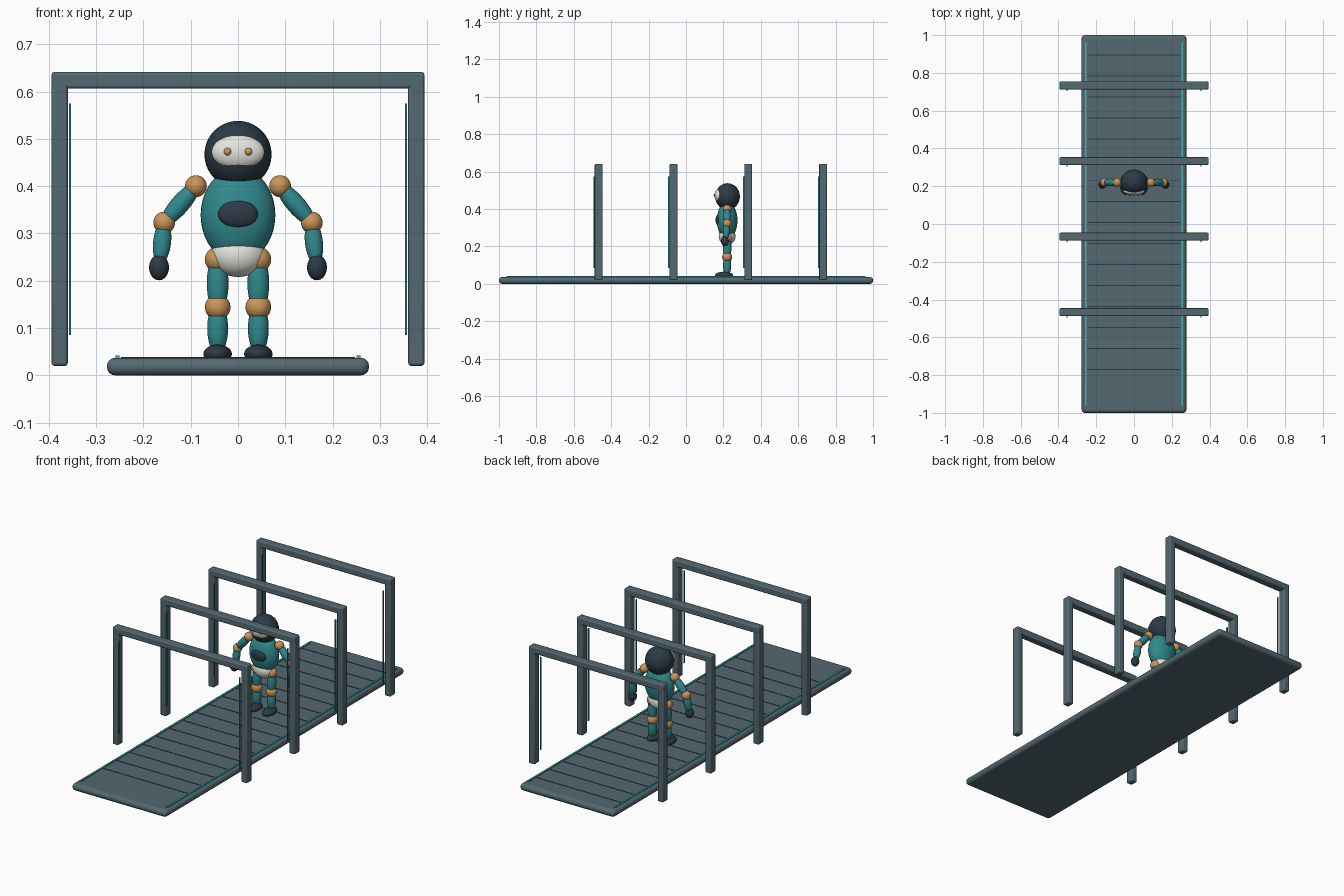
import bpy
from mathutils import Vector

cube = bpy.data.objects.get("Cube")
if cube:
    bpy.data.objects.remove(cube, do_unlink=True)


def material(name, rgb):
    m = bpy.data.materials.new(name)
    m.use_nodes = True
    colour = (*rgb, 1)
    m.diffuse_color = colour
    m.node_tree.nodes["Principled BSDF"].inputs["Base Color"].default_value = colour
    return m


SLATE = material("slate metal", (0.09, 0.14, 0.165))
NAVY = material("dark navy", (0.025, 0.042, 0.062))
TEAL = material("teal", (0.03, 0.25, 0.27))
ORANGE = material("copper orange", (0.6, 0.3, 0.1))
WHITE = material("off white", (0.78, 0.78, 0.73))
GLOW = material("bright teal", (0.05, 0.46, 0.46))


def box(name, centre, size, mat, bevel=0, segments=3):
    bpy.ops.mesh.primitive_cube_add(size=1, location=centre)
    ob = bpy.context.object
    ob.name = name
    ob.scale = size
    bpy.ops.object.transform_apply(location=False, rotation=False, scale=True)
    ob.data.materials.append(mat)
    if bevel:
        mod = ob.modifiers.new("rounded edges", "BEVEL")
        mod.width = bevel
        mod.segments = segments
        bpy.ops.object.shade_smooth_by_angle()
    return ob


def ball(name, centre, radii, mat):
    bpy.ops.mesh.primitive_uv_sphere_add(segments=32, ring_count=20, radius=1, location=centre)
    ob = bpy.context.object
    ob.name = name
    ob.scale = radii
    ob.data.materials.append(mat)
    bpy.ops.object.shade_smooth()
    return ob


def limb(name, start, end, radius, mat, overlap=0.0):
    # Ellipsoid stretched between two joints
    a, b = Vector(start), Vector(end)
    ob = ball(name, (a + b) / 2, (radius, radius, (b - a).length / 2 + overlap), mat)
    ob.rotation_euler = (b - a).to_track_quat("Z", "Y").to_euler()
    return ob


# Walkway with cross seams and edge lights
box("walkway", (0, 0, 0.0185), (0.554, 2, 0.037), SLATE, 0.017, 4)
for i in range(16):
    box(f"walkway_seam_{i}", (0, -0.77 + 0.111 * i, 0.037), (0.494, 0.005, 0.003), NAVY)

SIDES = (("left", 1), ("right", -1))
for side, s in SIDES:
    box(f"{side}_edge_light", (s * 0.255, 0, 0.039), (0.009, 1.92, 0.006), GLOW)

# Four gantry frames with slim lights beside the posts
for i in range(4):
    y = -0.467 + 0.4 * i
    box(f"frame_beam_{i}", (0, y, 0.624), (0.788, 0.042, 0.035), SLATE, 0.006)
    for side, s in SIDES:
        box(f"{side}_frame_post_{i}", (s * 0.377, y, 0.32), (0.034, 0.042, 0.6), SLATE, 0.006)
        box(f"{side}_post_light_{i}", (s * 0.355, y - 0.024, 0.33), (0.004, 0.008, 0.49), TEAL)

# Robot head and body
Y = 0.22
ball("head", (0, Y + 0.002, 0.467), (0.071, 0.066, 0.071), NAVY)
ball("face_plate", (0, 0.174, 0.472), (0.056, 0.022, 0.036), WHITE)
ball("torso", (0, Y, 0.339), (0.079, 0.055, 0.1), TEAL)
ball("chest_plate", (0, 0.172, 0.341), (0.042, 0.014, 0.029), NAVY)
ball("pelvis", (0, Y, 0.255), (0.058, 0.045, 0.047), WHITE)

# Paired parts
for side, s in SIDES:
    ball(f"{side}_eye", (s * 0.022, 0.155, 0.473), (0.008, 0.007, 0.008), ORANGE)

    shoulder = (s * 0.089, Y, 0.4)
    elbow = (s * 0.156, Y, 0.323)
    wrist = (s * 0.165, Y - 0.008, 0.24)
    ball(f"{side}_shoulder", shoulder, (0.023,) * 3, ORANGE)
    ball(f"{side}_elbow", elbow, (0.023,) * 3, ORANGE)
    limb(f"{side}_upper_arm", shoulder, elbow, 0.02, TEAL, 0.008)
    limb(f"{side}_forearm", elbow, wrist, 0.019, TEAL, 0.006)
    ball(f"{side}_hand", (s * 0.167, Y - 0.012, 0.228), (0.021, 0.021, 0.027), NAVY)

    hip = (s * 0.043, Y, 0.245)
    knee = (s * 0.043, Y, 0.144)
    ankle = (s * 0.043, Y, 0.055)
    ball(f"{side}_hip", hip, (0.027,) * 3, ORANGE)
    ball(f"{side}_knee", knee, (0.027,) * 3, ORANGE)
    limb(f"{side}_thigh", hip, knee, 0.023, TEAL, 0.012)
    limb(f"{side}_shin", knee, ankle, 0.022, TEAL, 0.01)
    ball(f"{side}_foot", (s * 0.043, 0.203, 0.045), (0.03, 0.048, 0.02), NAVY)
